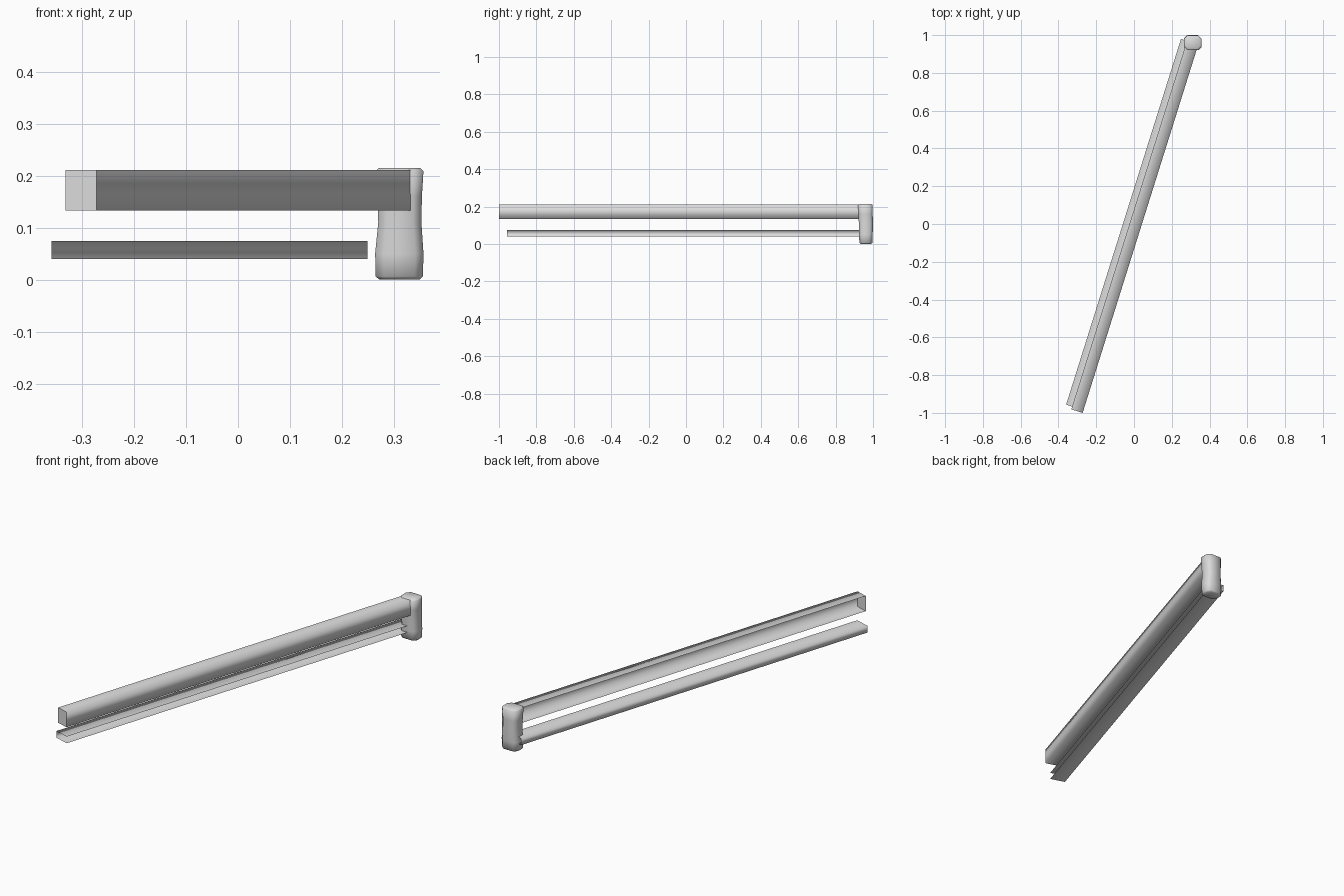
import bpy
import bmesh
from mathutils import Vector

cube = bpy.data.objects.get("Cube")
if cube:
    bpy.data.objects.remove(cube, do_unlink=True)

grey = bpy.data.materials.new("light_grey")
grey.use_nodes = True
COLOUR = (0.7, 0.7, 0.7, 1)
grey.diffuse_color = COLOUR
grey.node_tree.nodes["Principled BSDF"].inputs["Base Color"].default_value = COLOUR

ALONG = Vector((0.2996, 0.954, 0))    # direction the rails run
ACROSS = Vector((0.954, -0.2996, 0))  # sideways, toward +x


def finish(name, bm):
    mesh = bpy.data.meshes.new(name)
    bm.to_mesh(mesh)
    bm.free()
    mesh.materials.append(grey)
    mesh.shade_smooth()
    obj = bpy.data.objects.new(name, mesh)
    bpy.context.scene.collection.objects.link(obj)
    return obj


def channel(name, corner, width, length, z0, z1, wall_right, capped):
    """Thin folded rail: top, one side wall and bottom, open on the other side."""
    bm = bmesh.new()
    near_right = Vector((corner[0], corner[1], 0))
    near_left = near_right - ACROSS * width
    wall, lip = (near_right, near_left) if wall_right else (near_left, near_right)
    profile = [lip + Vector((0, 0, z1)), wall + Vector((0, 0, z1)),
               wall + Vector((0, 0, z0)), lip + Vector((0, 0, z0))]
    near = [bm.verts.new(p) for p in profile]
    far = [bm.verts.new(p + ALONG * length) for p in profile]
    for i in range(3):
        bm.faces.new((near[i], near[i + 1], far[i + 1], far[i]))
    if capped:
        bm.faces.new([bm.verts.new(p) for p in profile])
    centre = sum(profile, Vector()) / 4 + ALONG * length / 2
    bm.normal_update()
    for f in bm.faces:
        if f.normal.dot(f.calc_center_median() - centre) < 0:
            f.normal_flip()
    return finish(name, bm)


# Two long rails facing opposite ways
channel("upper_rail", (-0.272, -1.0), 0.063, 2.03, 0.133, 0.211, True, True)
channel("lower_rail", (-0.285, -0.98), 0.078, 2.03, 0.04, 0.074, False, False)

# Rounded end post, lofted from chamfered rings: z, x min, x max, y min, y max
RINGS = [
    (0.0, 0.272, 0.35, 0.935, 0.988),
    (0.006, 0.265, 0.356, 0.927, 0.996),
    (0.05, 0.264, 0.357, 0.925, 0.998),
    (0.11, 0.270, 0.353, 0.924, 1.0),
    (0.16, 0.268, 0.354, 0.922, 0.998),
    (0.209, 0.265, 0.357, 0.92, 0.997),
    (0.215, 0.271, 0.351, 0.928, 0.99),
]
CUT = 0.016
bm = bmesh.new()
loops = []
for z, x0, x1, y0, y1 in RINGS:
    outline = [(x0 + CUT, y0), (x1 - CUT, y0), (x1, y0 + CUT), (x1, y1 - CUT),
               (x1 - CUT, y1), (x0 + CUT, y1), (x0, y1 - CUT), (x0, y0 + CUT)]
    loops.append([bm.verts.new((x, y, z)) for x, y in outline])
for low, high in zip(loops, loops[1:]):
    for i in range(8):
        j = (i + 1) % 8
        bm.faces.new((low[i], low[j], high[j], high[i]))
bm.faces.new(list(reversed(loops[0])))
bm.faces.new(loops[-1])
bmesh.ops.recalc_face_normals(bm, faces=bm.faces)
finish("end_post", bm)
